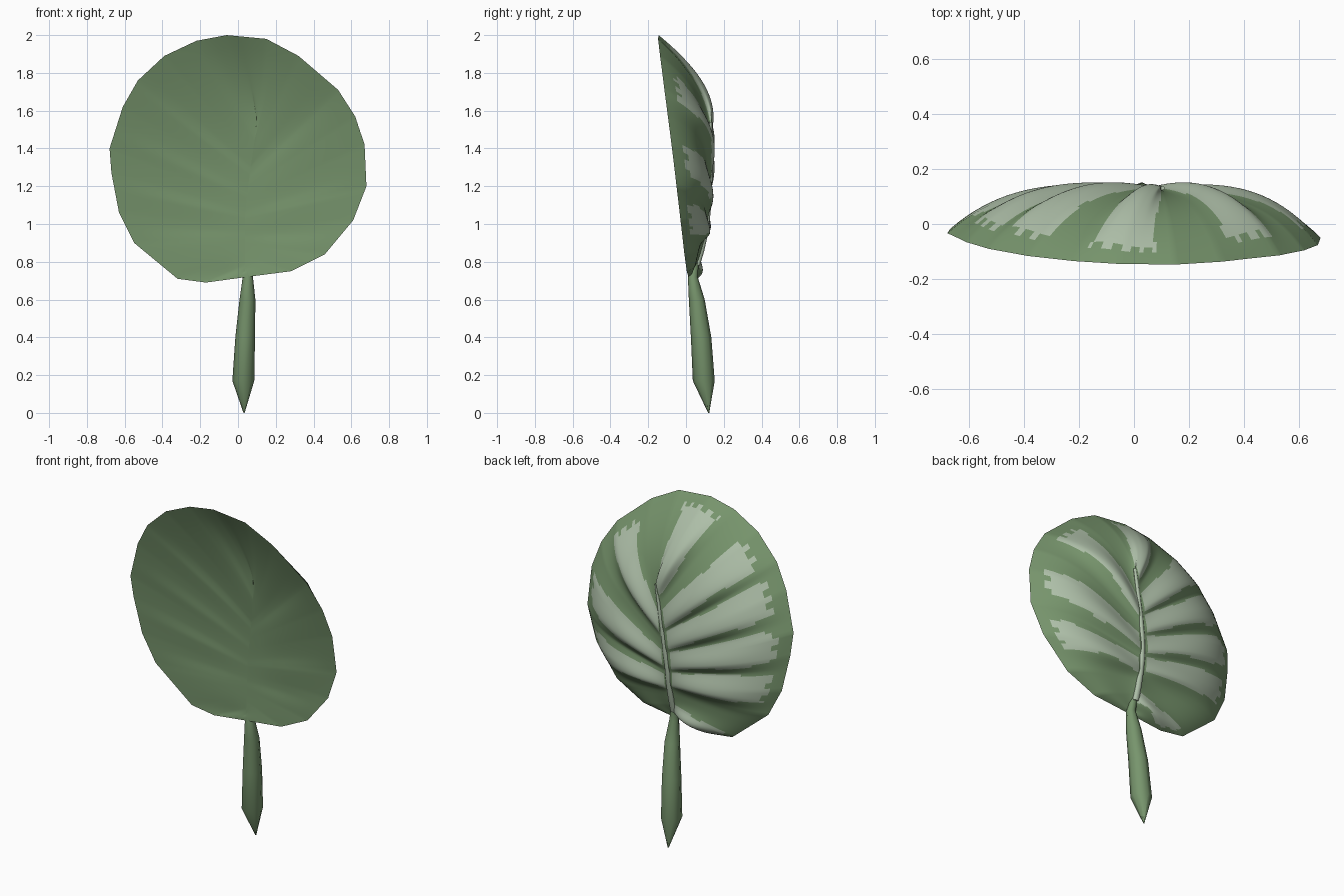
import bpy, bmesh, math, random

if "Cube" in bpy.data.objects:
    bpy.data.objects.remove(bpy.data.objects["Cube"])

random.seed(4)

def material(name, rgb):
    m = bpy.data.materials.new(name)
    m.diffuse_color = (*rgb, 1)
    m.use_nodes = True
    m.node_tree.nodes["Principled BSDF"].inputs["Base Color"].default_value = m.diffuse_color
    return m

GREEN = material("leaf green", (0.185, 0.30, 0.152))
PALE = material("pale stripe green", (0.43, 0.53, 0.40))

def finish(name, bm, mats, angle=40):
    bmesh.ops.recalc_face_normals(bm, faces=bm.faces[:])
    me = bpy.data.meshes.new(name)
    bm.to_mesh(me)
    bm.free()
    for m in mats:
        me.materials.append(m)
    ob = bpy.data.objects.new(name, me)
    bpy.context.collection.objects.link(ob)
    bpy.ops.object.select_all(action='DESELECT')
    ob.select_set(True)
    bpy.context.view_layer.objects.active = ob
    bpy.ops.object.shade_smooth_by_angle(angle=math.radians(angle))
    return ob

# Blade outline seen from the front (x, z)
OUTLINE = [(.05, .72), (-.17, .69), (-.32, .71), (-.55, .9), (-.63, 1.06), (-.67, 1.27),
           (-.68, 1.4), (-.61, 1.62), (-.53, 1.76), (-.39, 1.89), (-.22, 1.97), (-.06, 2.0),
           (.15, 1.98), (.32, 1.89), (.53, 1.71), (.62, 1.57), (.67, 1.42), (.68, 1.2),
           (.61, 1.02), (.46, .84), (.28, .75)]
# Raised lobes with pale stripes: signed angle from the notch, half width
STRIPES = [(20, 8), (66, 9), (90, 9), (114, 9), (138, 9), (175, 12),
           (-132, 10), (-91, 9), (-62, 8)]
SUB, BACK_ROWS, FRONT_ROWS = 12, 24, 8

def rim_y(x, z):
    d = 2 - z
    return -.147 + .18 * d - .042 * d * d - .03 * x

def rib_x(z):
    return .038 + .075 * max(0, (z - 1.05) / .55) ** 1.2

def rib_y(z):
    return .05 + .085 * (1 - (1 - (z - .75) / .85) ** 4)

def front_rib_y(z):
    return .02 + .015 * math.sin(math.pi * min(1, (z - .75) / .7)) - .015 * max(0, z - 1.3) / .25

def wrap(d):
    return (d + 180) % 360 - 180

def lobe(th):
    # sawtooth lobes: steep on the lower side, gentle under the stripe
    best = 0
    for c, w in STRIPES:
        up = wrap(th - c) * math.copysign(1, c) + 6
        best = max(best, math.exp(-(up / (14 if up > 0 else 7)) ** 2))
    return best

def is_pale(th, t):
    if not .06 < t < .9 + .03 * math.sin(th * .9):
        return False
    return any(abs(wrap(th - c)) < w * (1.1 - .2 * t) + .8 * math.sin(9 * t + c)
               for c, w in STRIPES)

# Leaf blade: columns from the midrib to the rim, a bulging back and a shallow front
bm = bmesh.new()
columns = []
for i, (x0, z0) in enumerate(OUTLINE):
    x1, z1 = OUTLINE[(i + 1) % len(OUTLINE)]
    for k in range(SUB):
        f = k / SUB
        x, z = x0 + (x1 - x0) * f, z0 + (z1 - z0) * f
        th = math.degrees(math.atan2(-x, 1.35 - z))
        sz = .75 + .8 * (abs(th) / 180) ** 1.2
        sx, ry, bump = rib_x(sz), rim_y(x, z), lobe(th)
        full = 4 - 2.2 * max(0, (abs(th) - 100) / 80)     # fuller sides, flatter tip
        rim = bm.verts.new((x, ry, z))
        back, front = [], []
        for r in range(BACK_ROWS):
            t = r / BACK_ROWS
            y = ry + (rib_y(sz) - ry) * (1 - t ** full) + .045 * (bump - .45) * math.sin(math.pi * t ** .8)
            back.append(bm.verts.new((sx + (x - sx) * t, y, sz + (z - sz) * t)))
        for r in range(FRONT_ROWS):
            t = r / FRONT_ROWS
            y = ry + (front_rib_y(sz) - ry) * (1 - t ** 1.6) + .006 * (bump - .4) * math.sin(math.pi * t)
            front.append(bm.verts.new((sx + (x - sx) * t, y, sz + (z - sz) * t)))
        columns.append((th, back + [rim], front + [rim]))
for i, (th, back, front) in enumerate(columns):
    th2, back2, front2 = columns[(i + 1) % len(columns)]
    mid = th + wrap(th2 - th) / 2
    for r in range(BACK_ROWS):
        face = bm.faces.new((back[r], back[r + 1], back2[r + 1], back2[r]))
        face.material_index = int(is_pale(mid, (r + .5) / BACK_ROWS))
    for r in range(FRONT_ROWS):
        bm.faces.new((front[r], front2[r], front2[r + 1], front[r + 1]))
finish("leaf_blade", bm, [GREEN, PALE])

# Tubes lofted through rings of (x, y, z, x radius, y radius)
def loft(name, rings, mat, sides=8):
    bm = bmesh.new()
    loops = []
    for x, y, z, rx, ry in rings:
        loops.append([bm.verts.new((x + rx * math.cos(a), y + ry * math.sin(a), z))
                      for a in (2 * math.pi * j / sides for j in range(sides))])
    for a, b in zip(loops, loops[1:]):
        for j in range(sides):
            n = (j + 1) % sides
            bm.faces.new((a[j], a[n], b[n], b[j]))
    bm.faces.new(loops[0])
    bm.faces.new(loops[-1])
    return finish(name, bm, [mat], 60)

# Midrib along the back
zs = [.78 + .76 * i / 10 for i in range(11)]
loft("midrib", [(rib_x(z), rib_y(z) - .004, z, .02 - .011 * i / 10, .016 - .008 * i / 10)
                for i, z in enumerate(zs)], PALE)

# Stem with a pointed foot
loft("stem", [(.032, .12, 0, .003, .003), (.028, .094, .17, .058, .058),
              (.038, .08, .4, .052, .054), (.05, .057, .6, .042, .042),
              (.052, .036, .72, .027, .026), (.042, .048, .80, .018, .020)], GREEN)
